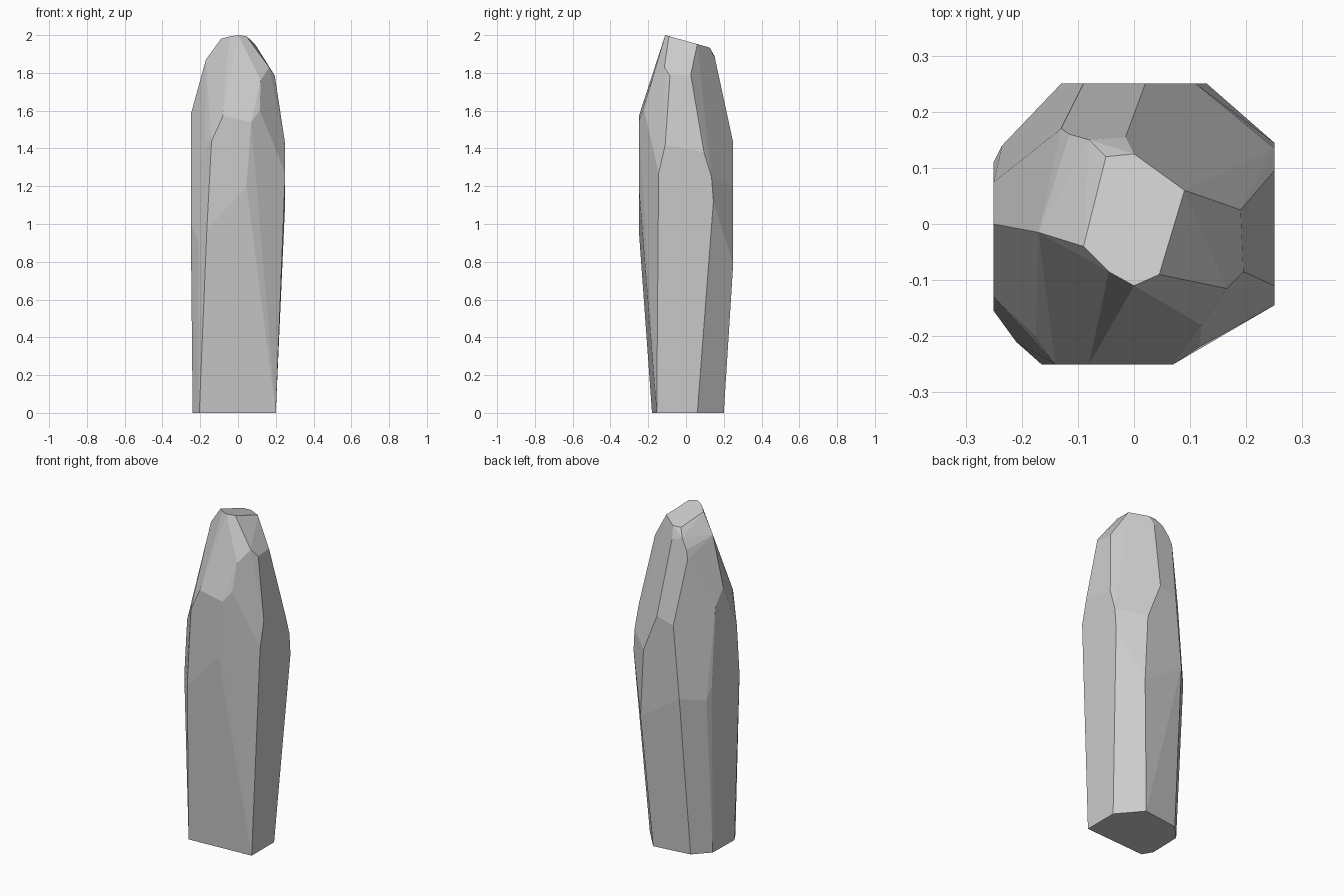
import bpy, bmesh, math

# Base outline on the ground
base = [(-.205, -.18), (.2, -.155), (.2, .06), (.08, .2), (-.15, .17), (-.235, .08), (-.24, -.12)]

# Waist, where the shaft stops widening
waist = [(-.21, -.21, .9), (-.165, -.25, .97), (.045, -.25, 1.2), (.197, -.175, .87),
         (.25, -.145, 1), (.25, -.145, 1.27), (.24, .09, .95), (.25, .145, 1.12),
         (.12, .25, .98), (.13, .25, .79), (-.13, .25, .965), (-.235, .14, .945),
         (-.25, .11, 1.02), (-.25, -.155, 1)]

# Shoulder, where the facets turn in towards the tip
shoulder = [(-.25, -.13, 1.3), (-.175, -.2, 1.44), (-.14, -.25, 1.44), (-.08, -.25, 1.57),
            (.07, -.25, 1.54), (.115, -.22, 1.6), (.25, -.11, 1.42), (.25, .095, 1.38),
            (.25, .135, 1.25), (.11, .25, 1.2), (.02, .25, 1.43), (-.09, .25, 1.4),
            (-.25, .075, 1.49), (-.25, 0, 1.58)]

# Small facets just below the tip
neck = [(.12, -.18, 1.76), (.165, -.115, 1.83), (.195, -.085, 1.785), (.19, .025, 1.79),
        (-.015, .155, 1.87), (-.08, .15, 1.89), (-.115, .16, 1.83), (-.13, .17, 1.78),
        (-.17, -.015, 1.87)]

# Tilted flat tip, sloping down to the back
tip = [(-.05, .12), (0, .125), (.09, .06), (.045, -.09), (0, -.11), (-.045, -.085), (-.09, -.04)]

points = [(x, y, 0) for x, y in base] + waist + shoulder + neck
points += [(x, y, 2 - .28 * (y + .11)) for x, y in tip]

# Wrap the sections in one faceted skin and merge nearly flat triangles
bm = bmesh.new()
for p in points:
    bm.verts.new(p)
hull = bmesh.ops.convex_hull(bm, input=bm.verts[:])
inside = {g for g in hull["geom_interior"] + hull["geom_unused"] if isinstance(g, bmesh.types.BMVert)}
bmesh.ops.delete(bm, geom=list(inside), context='VERTS')
bmesh.ops.dissolve_limit(bm, angle_limit=math.radians(3), verts=bm.verts[:], edges=bm.edges[:])
bmesh.ops.recalc_face_normals(bm, faces=bm.faces[:])

mesh = bpy.data.meshes.new("stone_pillar")
bm.to_mesh(mesh)
bm.free()
bpy.context.collection.objects.link(bpy.data.objects.new("stone_pillar", mesh))
